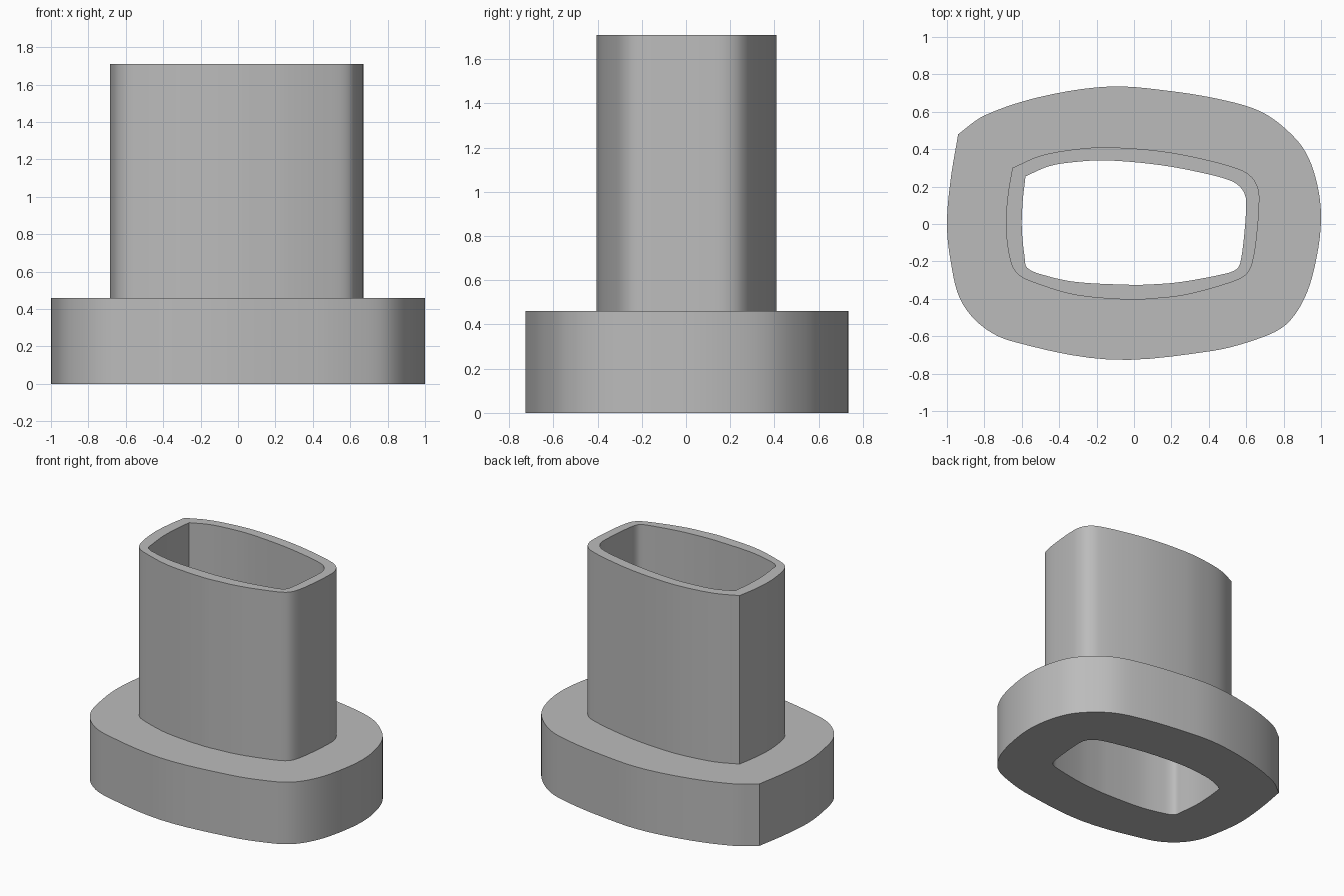
import bpy
import bmesh
from mathutils import Vector
from mathutils.geometry import interpolate_bezier

default_cube = bpy.data.objects.get("Cube")
if default_cube:
    bpy.data.objects.remove(default_cube, do_unlink=True)

FLANGE_TOP = 0.46
SLEEVE_TOP = 1.71
STEPS = 5

# Profile guide points in hundredths, clockwise from the one sharp corner
FLANGE = [(-94, 48), (-80, 58), (-50, 68), (-13, 73.5), (20, 71), (49, 66), (68, 60),
          (82, 50), (92, 38), (98, 21), (100, 2), (97, -21), (91, -40), (81, -54),
          (66, -61.5), (41, -68), (-13, -72.5), (-66, -62.5), (-82, -54), (-93, -40),
          (-98, -20), (-100, 0), (-98, 24)]
SLEEVE = [(-65, 30), (-50, 36.5), (-31, 40), (-14, 41), (14, 39), (38, 34.5), (57, 29),
          (63, 25), (66, 20), (67, 14), (66, -3), (63.5, -20), (60, -27), (51, -31.5),
          (27, -38), (9, -40), (-2, -40.5), (-31, -38), (-53, -31.5), (-62, -27),
          (-66, -20), (-68.5, -2), (-67.5, 15)]
BORE = [(-58, 25.5), (-45, 31), (-30, 33.3), (-14, 34), (14, 31.5), (38, 27), (52, 23),
        (57, 19.5), (59.5, 15), (60, 10), (59, -5), (57, -20), (55, -24), (49, -26.5),
        (25, -31), (9, -32.3), (-2, -32.5), (-31, -31), (-47.5, -27.5), (-57, -23.5),
        (-58.5, -17.5), (-60, -2), (-59.5, 12)]


def smooth_profile(guide):
    """Return a closed smooth outline that keeps its first point sharp."""
    pts = [Vector((x, y, 0)) / 100 for x, y in guide]
    pts.append(pts[0].copy())
    last = len(pts) - 1
    tangents = [(pts[min(i + 1, last)] - pts[max(i - 1, 0)]).normalized()
                for i in range(len(pts))]
    outline = []
    for i in range(last):
        a, b = pts[i], pts[i + 1]
        reach = (b - a).length / 3
        curve = interpolate_bezier(a, a + tangents[i] * reach,
                                   b - tangents[i + 1] * reach, b, STEPS + 1)
        outline.extend(curve[:-1])
    return outline


def loft_closed(name, sections, material):
    """Bridge a closed cycle of (outline, height) rings into one solid."""
    bm = bmesh.new()
    rings = [[bm.verts.new((p.x, p.y, height)) for p in outline]
             for outline, height in sections]
    for k, ring in enumerate(rings):
        following = rings[(k + 1) % len(rings)]
        for i in range(len(ring)):
            j = (i + 1) % len(ring)
            bm.faces.new((ring[i], ring[j], following[j], following[i]))
    bmesh.ops.recalc_face_normals(bm, faces=bm.faces)
    mesh = bpy.data.meshes.new(name)
    bm.to_mesh(mesh)
    bm.free()
    mesh.materials.append(material)
    obj = bpy.data.objects.new(name, mesh)
    bpy.context.collection.objects.link(obj)
    return obj


# Single grey material
grey = bpy.data.materials.new("plain_grey")
grey.use_nodes = True
colour = (0.5, 0.5, 0.5, 1)
grey.diffuse_color = colour
grey.node_tree.nodes["Principled BSDF"].inputs["Base Color"].default_value = colour

# Flange, sleeve and through bore as one continuous wall
flange, sleeve, bore = (smooth_profile(g) for g in (FLANGE, SLEEVE, BORE))
collar = loft_closed("flanged_sleeve", [
    (flange, 0), (flange, FLANGE_TOP),
    (sleeve, FLANGE_TOP), (sleeve, SLEEVE_TOP),
    (bore, SLEEVE_TOP), (bore, 0)], grey)

# Smooth walls with crisp rims and corner
bpy.ops.object.select_all(action='DESELECT')
collar.select_set(True)
bpy.context.view_layer.objects.active = collar
bpy.ops.object.shade_smooth_by_angle(angle=0.52)
